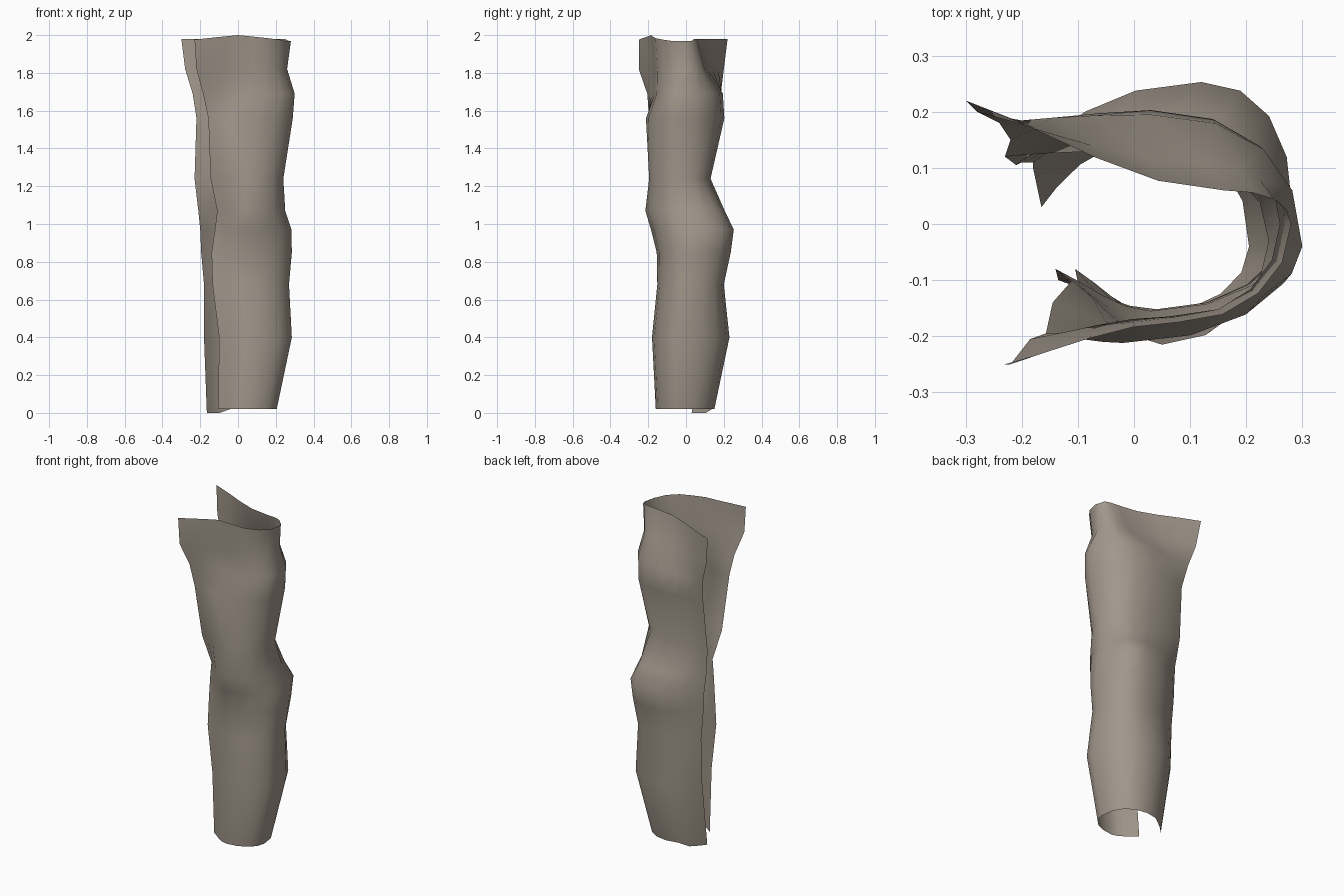
import bpy, bmesh
from mathutils import Vector

if "Cube" in bpy.data.objects:
    bpy.data.objects.remove(bpy.data.objects["Cube"])

# One row per height: z, back edge, back middle, right side, front middle, front edge (x, y each)
ROWS = [
    (0.02, -.165, .03, .03, .15, .205, -.04, .03, -.16, -.105, -.08),
    (0.40, -.18, .10, .06, .23, .285, -.03, .06, -.18, -.10, -.105),
    (0.68, -.18, .11, .08, .20, .27, 0, .04, -.152, -.135, -.10),
    (0.85, -.195, .11, .10, .237, .285, 0, .03, -.155, -.14, -.08),
    (0.97, -.20, .11, .12, .253, .283, .02, .04, -.185, -.122, -.095),
    (1.07, -.21, .105, .08, .205, .25, 0, .05, -.215, -.11, -.10),
    (1.24, -.23, .12, .00, .13, .24, -.03, .05, -.195, -.145, -.14),
    (1.56, -.22, .15, .03, .203, .29, -.04, -.02, -.212, -.157, -.195),
    (1.69, -.24, .18, .03, .195, .30, -.04, .06, -.165, -.185, -.205),
    (1.82, -.28, .20, .13, .105, .26, 0, .08, -.165, -.22, -.25),
    (1.98, -.30, .22, .16, .06, .28, 0, .08, -.175, -.23, -.25),
]


def bezier(a, b, c, d, n):
    out = []
    for i in range(n):
        t = i / n
        s = 1 - t
        out.append(a * s**3 + b * 3 * s * s * t + c * 3 * s * t * t + d * t**3)
    return out


def section(row):
    """C-shaped cross-section, open towards -x."""
    e1, b, r, f, e2 = [Vector(row[i:i + 2]) for i in range(1, 11, 2)]
    k, kb = 0.55, 0.64
    h = .55 if e1.y < b.y else .35           # fuller back where it bulges
    c = Vector((b.x - h * (b.x - e1.x), b.y))
    pts = bezier(e1, e1.lerp(c if e1.y < b.y else b, .35), c, b, 4)
    pts += bezier(b, Vector((b.x + kb * (r.x - b.x), b.y)),
                  Vector((r.x, r.y + kb * (b.y - r.y))), r, 4)
    pts += bezier(r, Vector((r.x, r.y + k * (f.y - r.y))),
                  Vector((f.x + k * (r.x - f.x), f.y)), f, 4)
    pts += bezier(f, Vector((f.x - .35 * (f.x - e2.x), f.y)), e2.lerp(f, .3), e2, 4)
    return pts + [e2]


# Hollow shell lofted through the sections
bm = bmesh.new()
grid = []
for j, row in enumerate(ROWS):
    line = []
    for i, p in enumerate(section(row)):
        z = row[0]
        if j == 0 and i < 3:                 # torn lower corner at the back
            z = 0
        if j == len(ROWS) - 1:               # wavy upper rim
            z += .02 - .008 * abs(i - 13) if i > 8 else -.012 * (i in (7, 8))
        line.append(bm.verts.new((p.x, p.y, z)))
    grid.append(line)
for lo, hi in zip(grid, grid[1:]):
    for i in range(len(lo) - 1):
        bm.faces.new((lo[i + 1], lo[i], hi[i], hi[i + 1]))
for f in bm.faces:
    f.smooth = True
bm.normal_update()
bm.faces.ensure_lookup_table()
# Normals point away from the hollow
if bm.faces[8].normal.x < 0:
    bmesh.ops.reverse_faces(bm, faces=bm.faces[:])

mesh = bpy.data.meshes.new("hollow_shell")
bm.to_mesh(mesh)
bm.free()
shell = bpy.data.objects.new("hollow_shell", mesh)
bpy.context.collection.objects.link(shell)

mat = bpy.data.materials.new("weathered taupe")
mat.diffuse_color = (.36, .31, .26, 1)
mat.use_nodes = True
mat.node_tree.nodes["Principled BSDF"].inputs["Base Color"].default_value = mat.diffuse_color
mesh.materials.append(mat)
